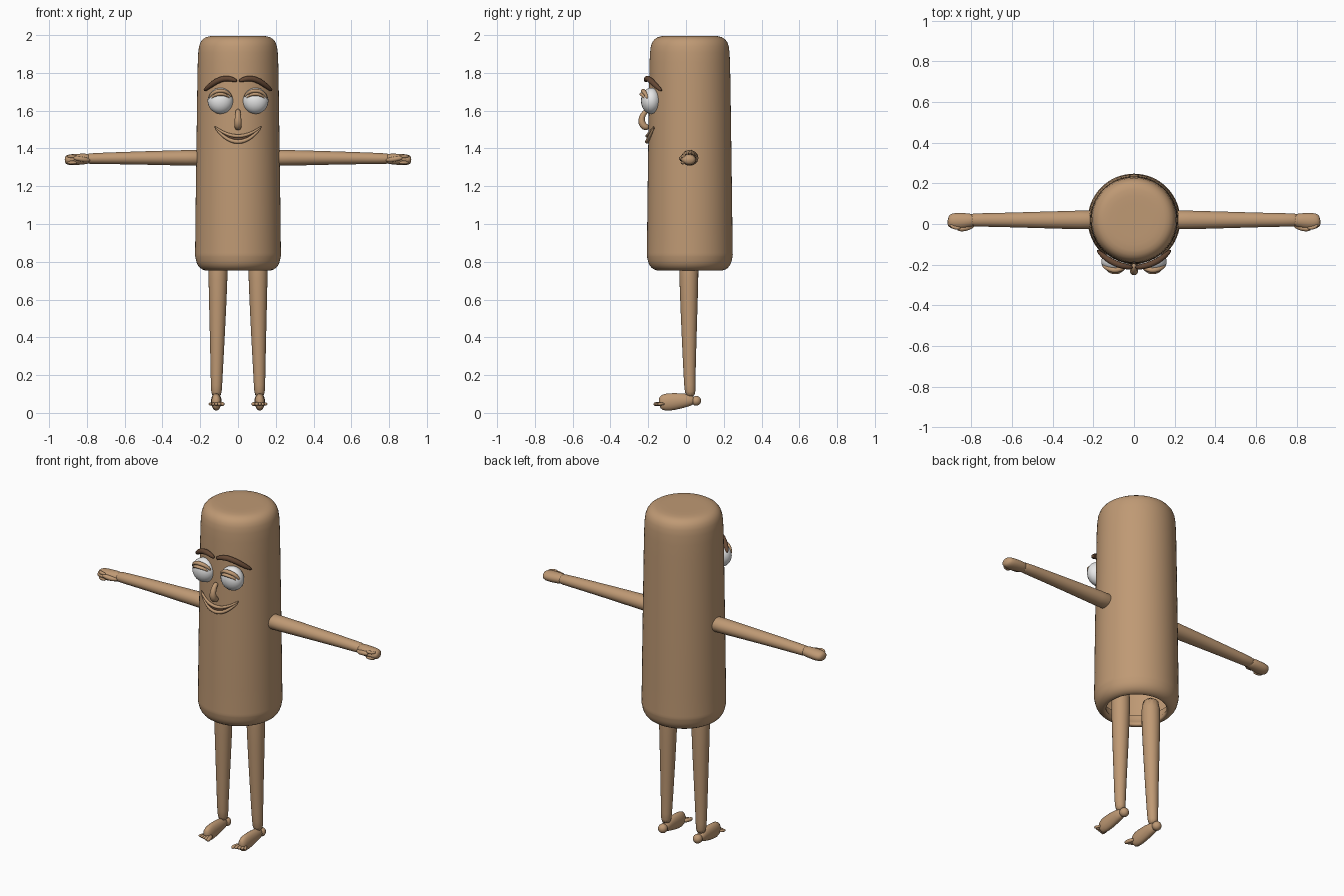
import bpy, bmesh, math
from mathutils import Vector

if "Cube" in bpy.data.objects:
    bpy.data.objects.remove(bpy.data.objects["Cube"])

CENTRE_Y = 0.02


def material(name, rgb):
    m = bpy.data.materials.new(name)
    m.use_nodes = True
    m.diffuse_color = (*rgb, 1)
    m.node_tree.nodes["Principled BSDF"].inputs["Base Color"].default_value = (*rgb, 1)
    return m


tan = material("tan skin", (0.52, 0.32, 0.175))
brown = material("dark brown", (0.13, 0.065, 0.035))
white = material("eye white", (0.8, 0.8, 0.8))


def finish(name, bm, mat, mirror=False, subdiv=1):
    bmesh.ops.recalc_face_normals(bm, faces=bm.faces)
    me = bpy.data.meshes.new(name)
    bm.to_mesh(me)
    bm.free()
    me.materials.append(mat)
    ob = bpy.data.objects.new(name, me)
    bpy.context.collection.objects.link(ob)
    for p in me.polygons:
        p.use_smooth = True
    if mirror:
        mod = ob.modifiers.new("Mirror", "MIRROR")
        mod.use_mirror_merge = False
    if subdiv:
        mod = ob.modifiers.new("Subdivision", "SUBSURF")
        mod.levels = mod.render_levels = subdiv
    return ob


def loft(name, stations, mat, up=(0, 0, 1), mirror=False, sides=12):
    """Tube through (centre, side radius, up radius) stations with closed ends."""
    bm = bmesh.new()
    pts = [Vector(s[0]) for s in stations]
    rings = []
    for i, (c, a, b) in enumerate(stations):
        t = (pts[min(i + 1, len(pts) - 1)] - pts[max(i - 1, 0)]).normalized()
        side = t.cross(Vector(up)).normalized()
        top = side.cross(t)
        rings.append([bm.verts.new(pts[i] + side * a * math.cos(k * math.tau / sides)
                                   + top * b * math.sin(k * math.tau / sides))
                      for k in range(sides)])
    for r, q in zip(rings, rings[1:]):
        for k in range(sides):
            j = (k + 1) % sides
            bm.faces.new((r[k], r[j], q[j], q[k]))
    bm.faces.new(rings[0])
    bm.faces.new(rings[-1])
    return finish(name, bm, mat, mirror)


def ball(name, centre, radii, mat, mirror=False):
    bm = bmesh.new()
    bmesh.ops.create_uvsphere(bm, u_segments=24, v_segments=16, radius=1)
    bmesh.ops.scale(bm, vec=radii, verts=bm.verts)
    bmesh.ops.translate(bm, vec=centre, verts=bm.verts)
    return finish(name, bm, mat, mirror, 0)


def skin(x, z, out=0.0):
    """Point on the front of the body."""
    r = 0.222 + out
    return (x, CENTRE_Y - math.sqrt(r * r - x * x), z)


# Body: one lathed shell with a raised seam and an open, rolled-in bottom
profile = [(0.0, 1.995), (0.13, 1.997), (0.175, 1.992), (0.203, 1.965), (0.213, 1.92),
           (0.216, 1.8), (0.22, 1.5), (0.226, 1.1), (0.228, 0.85), (0.23, 0.835),
           (0.226, 0.82), (0.222, 0.795), (0.205, 0.765), (0.175, 0.752),
           (0.162, 0.757), (0.163, 0.775), (0.178, 0.79), (0.185, 0.83)]
bm = bmesh.new()
vs = [bm.verts.new((r, CENTRE_Y, z)) for r, z in profile]
es = [bm.edges.new(e) for e in zip(vs, vs[1:])]
bmesh.ops.spin(bm, geom=vs + es, cent=(0, CENTRE_Y, 0), axis=(0, 0, 1),
               angle=math.tau, steps=32)
bmesh.ops.remove_doubles(bm, verts=bm.verts, dist=0.0005)
body = finish("body", bm, tan)

# Arms and fists
loft("arms", [((x, CENTRE_Y, z), r, q) for x, z, r, q in (
    (0.17, 1.35, 0.05, 0.046), (0.24, 1.35, 0.049, 0.044), (0.5, 1.35, 0.041, 0.037),
    (0.76, 1.347, 0.033, 0.03), (0.82, 1.345, 0.036, 0.029))], tan, mirror=True)
loft("hands", [((x, y, z), r, q) for x, y, z, r, q in (
    (0.77, 0.02, 1.346, 0.026, 0.024), (0.81, 0.018, 1.345, 0.036, 0.03),
    (0.86, 0.014, 1.341, 0.043, 0.031), (0.90, 0.015, 1.34, 0.04, 0.03),
    (0.918, 0.018, 1.34, 0.024, 0.018))], tan, mirror=True)
loft("thumbs", [((x, y, z), r, r) for x, y, z, r in (
    (0.78, 0.0, 1.338, 0.008), (0.81, -0.018, 1.34, 0.014),
    (0.85, -0.026, 1.348, 0.014), (0.872, -0.024, 1.35, 0.008))], tan, mirror=True)
for i, z in enumerate((1.325, 1.342, 1.358)):
    loft(f"curled_finger_{i + 1}", [((x, y, z), r, r) for x, y, r in (
        (0.905, 0.0, 0.008), (0.89, -0.02, 0.011), (0.85, -0.02, 0.009))],
        tan, mirror=True, sides=8)

# Legs
loft("legs", [((x, y, z), r, r) for x, y, z, r in (
    (0.105, 0.015, 0.88, 0.055), (0.106, 0.015, 0.72, 0.053), (0.108, 0.016, 0.5, 0.045),
    (0.112, 0.018, 0.25, 0.035), (0.114, 0.02, 0.14, 0.031), (0.114, 0.024, 0.08, 0.028))],
    tan, up=(0, 1, 0), mirror=True)

# Feet: tall narrow slabs with a round heel and a row of toes
loft("feet", [((0.115, y, z), a, b) for y, z, a, b in (
    (0.05, 0.065, 0.02, 0.02), (0.01, 0.068, 0.029, 0.037), (-0.06, 0.06, 0.029, 0.047),
    (-0.115, 0.056, 0.028, 0.05), (-0.145, 0.052, 0.018, 0.03))], tan, mirror=True)
ball("heels", (0.114, 0.054, 0.064), (0.026, 0.026, 0.026), tan, mirror=True)
for i in range(5):
    x = 0.081 + i * 0.017
    tip = -0.175 + 0.006 * i
    r = 0.013 - 0.001 * i
    loft(f"toe_{i + 1}", [((0.115 + (x - 0.115) * 0.5, -0.11, 0.048), r * 0.8, r * 0.8),
                          ((x, -0.145, 0.047), r, r), ((x, tip, 0.046), r * 0.8, r * 0.8)],
         tan, mirror=True, sides=8)

# Eyes with arched double lids
ball("eyes", (0.093, -0.185, 1.652), (0.068, 0.053, 0.069), white, mirror=True)


def lid(name, rx, rz, y, base, thick):
    pts = []
    for k in range(9):
        a = math.radians(10 + 150 * k / 8)
        taper = 0.45 + 0.55 * math.sin(math.pi * k / 8)
        pts.append(((0.092 + rx * math.cos(a), y + 0.025 * math.cos(a) ** 2,
                     base + rz * math.sin(a)), thick * taper, 0.014 * taper))
    loft(name, pts, tan, up=(0, 1, 0), mirror=True, sides=8)


lid("upper_lids", 0.062, 0.052, -0.228, 1.654, 0.012)
lid("lower_lid_folds", 0.05, 0.034, -0.236, 1.654, 0.01)

# Eyebrows
loft("eyebrows", [(skin(x, z, 0.012), r, r) for x, z, r in (
    (0.004, 1.755, 0.008), (0.03, 1.767, 0.014), (0.07, 1.773, 0.016),
    (0.115, 1.757, 0.016), (0.155, 1.727, 0.014), (0.182, 1.704, 0.007))],
    brown, up=(0, 1, 0), mirror=True)

# Nose: a hooked tube
loft("nose", [((0, y, z), r, r) for y, z, r in (
    (-0.195, 1.603, 0.012), (-0.218, 1.595, 0.014), (-0.235, 1.565, 0.017),
    (-0.236, 1.535, 0.021), (-0.22, 1.513, 0.021), (-0.195, 1.508, 0.014))],
    tan, up=(1, 0, 0))


# Mouth: two lips around a dark gap
def smile(name, half, low, high, thick, out, mat):
    pts = []
    for k in range(-6, 7):
        u = k / 6
        r = thick * (1 - 0.55 * u * u)
        pts.append((skin(half * u, low + (high - low) * u * u, out), r, r))
    loft(name, pts, mat, up=(0, 1, 0), sides=8)


smile("upper_lip", 0.125, 1.465, 1.517, 0.01, 0.004, tan)
smile("mouth_gap", 0.118, 1.45, 1.51, 0.009, 0.0, brown)
smile("lower_lip", 0.12, 1.435, 1.508, 0.012, 0.004, tan)
